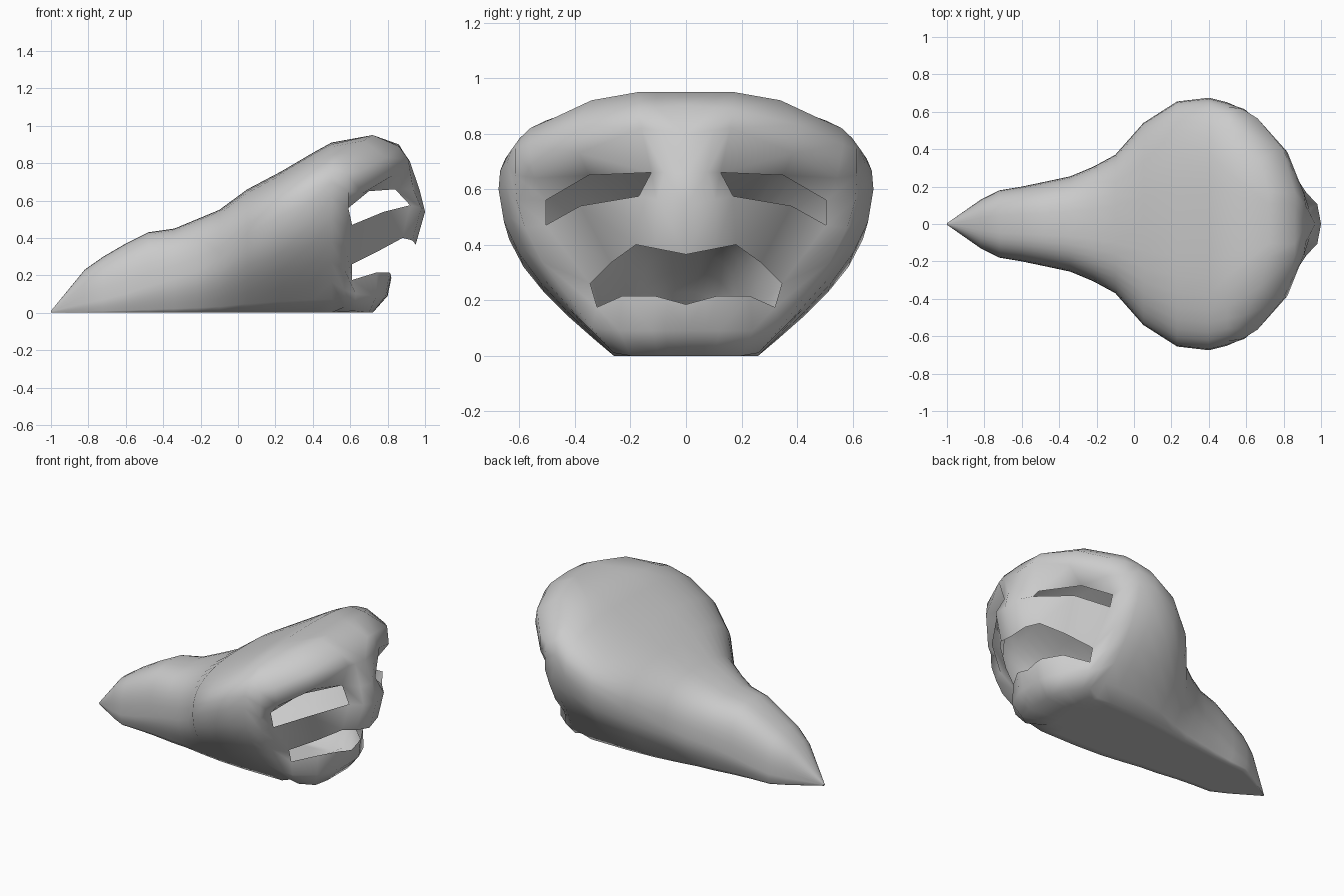
import bpy, bmesh, math

if "Cube" in bpy.data.objects:
    bpy.data.objects.remove(bpy.data.objects["Cube"])

# Body cross-sections along x: x, top height, half width, height of widest point, half floor width
SECTIONS = [
    (-1.00, .010, .004, .005, .003), (-.82, .23, .13, .05, .115),
    (-.72, .30, .18, .07, .165), (-.60, .37, .20, .10, .17),
    (-.48, .43, .225, .14, .18), (-.34, .45, .255, .18, .20),
    (-.22, .50, .305, .22, .21), (-.10, .55, .37, .28, .23),
    (.05, .66, .54, .41, .25), (.23, .755, .655, .52, .26),
    (.40, .855, .675, .60, .26), (.50, .91, .65, .62, .26)]

# Face feature rows, centre line outwards (mirrored later)
FACE = [
    [(.72, 0, 0), (.72, .10, 0), (.70, .20, 0), (.62, .26, .01), (.57, .275, .03)],            # chin base
    [(.80, 0, .09), (.79, .12, .09), (.74, .24, .09), (.63, .34, .10), (.57, .37, .12)],       # chin
    [(.82, 0, .185), (.81, .11, .215), (.74, .23, .215), (.61, .32, .175), (.57, .44, .23)],   # lower lip
    [(.95, 0, .365), (.88, .18, .40), (.76, .27, .335), (.61, .345, .26), (.58, .52, .34)],    # upper lip
    [(1.0, 0, .54), (.92, .17, .575), (.78, .38, .54), (.61, .505, .47), (.58, .58, .46)],     # nose, lower lid
    [(.97, 0, .66), (.84, .125, .66), (.70, .35, .65), (.59, .505, .56), (.59, .61, .56)],     # upper lid
    [(.92, 0, .80), (.91, .16, .82), (.82, .385, .73), (.67, .545, .64), (.59, .615, .65)],    # brow
    [(.86, 0, .90), (.86, .17, .89), (.79, .41, .83), (.66, .565, .76), (.58, .615, .745)],    # forehead
    [(.72, 0, .95), (.72, .17, .95), (.67, .34, .92), (.59, .49, .85), (.54, .56, .82)]]       # crown
COLS = 6
LOW = 6      # side points up to the widest height
HIGH = 10    # side points from there to the top


def half_ring(x, top, w, zw, wb):
    """Half cross-section: flat floor, flaring side, domed top."""
    pts = [(x, wb * k / COLS, 0) for k in range(COLS + 1)]
    for k in range(1, LOW + 1):
        t = (k / LOW) ** 1.2
        pts.append((x, wb + (w - wb) * math.sin(t * math.pi / 2), zw * t))
    for k in range(1, HIGH + 1):
        a = k / HIGH * math.pi / 2
        y = 0 if k == HIGH else w * math.cos(a) ** .72
        pts.append((x, y, zw + (top - zw) * math.sin(a) ** .72))
    return pts


def with_ridge(row):
    """Add a column beside the centre line that keeps the nose bridge broad."""
    a, b = row[:2]
    ridge = tuple(p + (q - p) * f for p, q, f in zip(a, b, (.25, .62, .62)))
    return [a, ridge] + row[1:]


bm = bmesh.new()

# Body and tapered tail
rings = [[bm.verts.new(p) for p in half_ring(*s)] for s in SECTIONS]
for a, b in zip(rings, rings[1:]):
    for i in range(len(a) - 1):
        bm.faces.new((a[i], a[i + 1], b[i + 1], b[i]))

# Face grid framed by the last ring
rim = rings[-1]
rows = len(FACE) + 2
grid = [rim[:COLS + 1]]
for r, row in enumerate(FACE, 1):
    grid.append([bm.verts.new(p) for p in with_ridge(row)] + [rim[COLS + r]])
grid.append(rim[::-1][:COLS] + [rim[COLS + rows - 1]])
holes = {(3, c) for c in range(4)} | {(5, 2), (5, 3)}   # mouth, eye
for r in range(rows - 1):
    for c in range(COLS):
        if (r, c) not in holes:
            bm.faces.new((grid[r][c], grid[r][c + 1], grid[r + 1][c + 1], grid[r + 1][c]))

bmesh.ops.recalc_face_normals(bm, faces=bm.faces)
mesh = bpy.data.meshes.new("mask_head")
bm.to_mesh(mesh)
bm.free()
head = bpy.data.objects.new("mask_head", mesh)
bpy.context.collection.objects.link(head)

grey = bpy.data.materials.new("plain grey")
grey.diffuse_color = (.6, .6, .6, 1)
grey.use_nodes = True
grey.node_tree.nodes["Principled BSDF"].inputs["Base Color"].default_value = grey.diffuse_color
mesh.materials.append(grey)

mirror = head.modifiers.new("mirror", 'MIRROR')
mirror.use_axis = (False, True, False)
mirror.use_clip = True

bpy.context.view_layer.objects.active = head
head.select_set(True)
bpy.ops.object.shade_smooth_by_angle(angle=math.radians(85))
